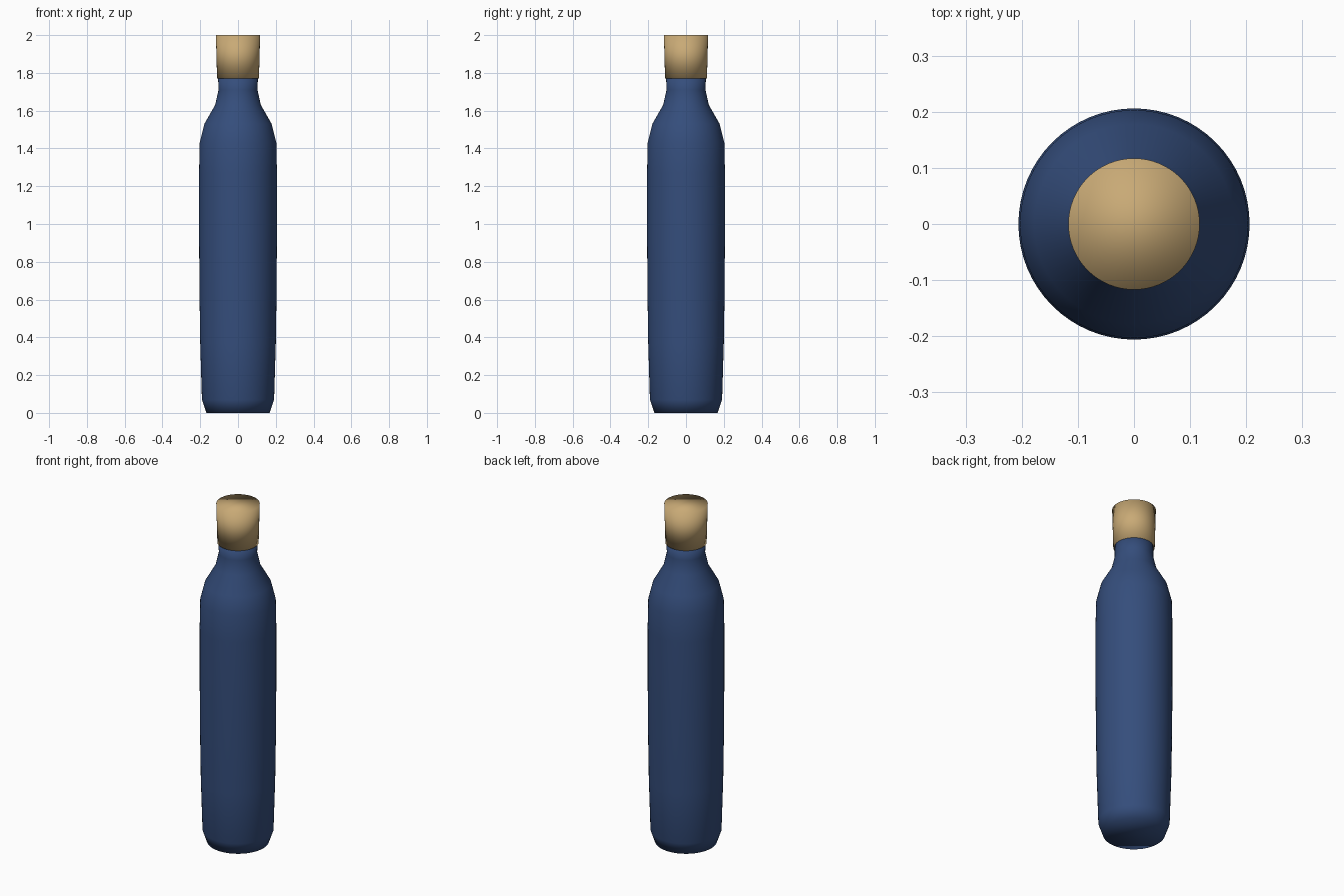
import bpy, bmesh, math

if "Cube" in bpy.data.objects:
    bpy.data.objects.remove(bpy.data.objects["Cube"])

SEGMENTS = 64


def material(name, rgb):
    mat = bpy.data.materials.new(name)
    mat.diffuse_color = (*rgb, 1)
    mat.use_nodes = True
    mat.node_tree.nodes["Principled BSDF"].inputs["Base Color"].default_value = mat.diffuse_color
    return mat


def lathe(name, profile, mat):
    """Revolve (radius, height) points around z and cap both ends."""
    bm = bmesh.new()
    rings = []
    for r, z in profile:
        rings.append([bm.verts.new((r * math.cos(2 * math.pi * i / SEGMENTS),
                                    r * math.sin(2 * math.pi * i / SEGMENTS), z))
                      for i in range(SEGMENTS)])
    for low, high in zip(rings, rings[1:]):
        for i in range(SEGMENTS):
            j = (i + 1) % SEGMENTS
            bm.faces.new((low[i], low[j], high[j], high[i]))
    bm.faces.new(rings[0][::-1])
    bm.faces.new(rings[-1])
    for face in bm.faces:
        face.smooth = True
    mesh = bpy.data.meshes.new(name)
    bm.to_mesh(mesh)
    bm.free()
    obj = bpy.data.objects.new(name, mesh)
    bpy.context.collection.objects.link(obj)
    mesh.materials.append(mat)
    return obj


# Bottle: tapered foot, long body, sloping shoulder, narrow neck
lathe("bottle", [(0.167, 0), (0.191, 0.07), (0.2, 0.37), (0.204, 0.64),
                 (0.206, 0.95), (0.206, 1.27), (0.203, 1.43), (0.178, 1.53),
                 (0.121, 1.63), (0.103, 1.71), (0.106, 1.79)],
      material("blue_glass", (0.035, 0.075, 0.2)))

# Stopper: slightly flared cork over the neck
lathe("cork", [(0.111, 1.77), (0.117, 2.0)],
      material("cork", (0.58, 0.4, 0.18)))
